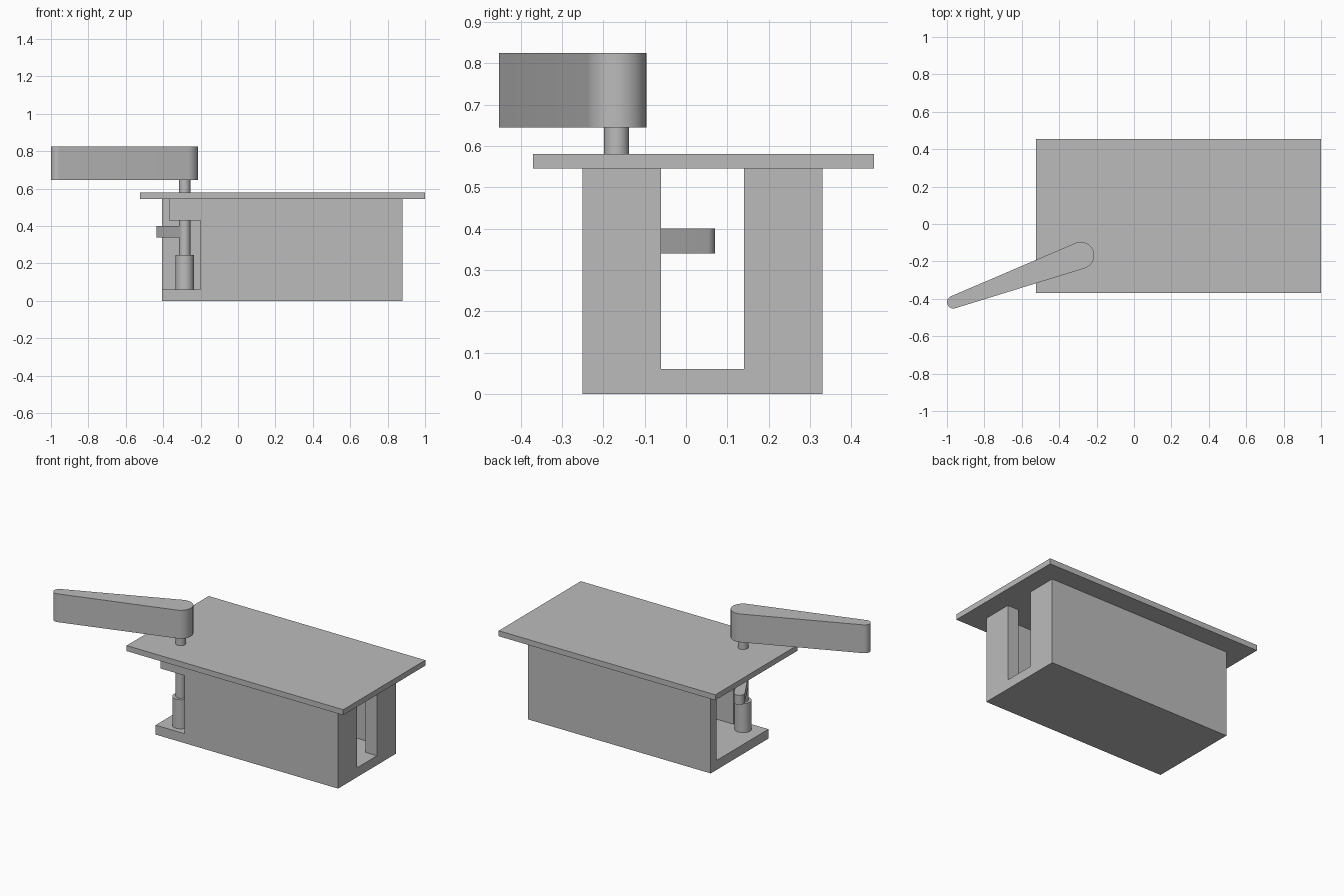
import bpy, bmesh, math
from mathutils import Vector

if "Cube" in bpy.data.objects:
    bpy.data.objects.remove(bpy.data.objects["Cube"], do_unlink=True)

# Single plain grey finish
grey = bpy.data.materials.new("plain_grey")
grey.use_nodes = True
colour = (0.5, 0.5, 0.5, 1)
grey.diffuse_color = colour
grey.node_tree.nodes["Principled BSDF"].inputs["Base Color"].default_value = colour


def prism(name, outline, z0, z1, smooth=False):
    """Extrude a plan outline from z0 to z1."""
    bm = bmesh.new()
    face = bm.faces.new([bm.verts.new((x, y, z0)) for x, y in outline])
    top = bmesh.ops.extrude_face_region(bm, geom=[face])["geom"]
    verts = [g for g in top if isinstance(g, bmesh.types.BMVert)]
    bmesh.ops.translate(bm, verts=verts, vec=(0, 0, z1 - z0))
    bmesh.ops.recalc_face_normals(bm, faces=bm.faces)
    mesh = bpy.data.meshes.new(name)
    bm.to_mesh(mesh)
    bm.free()
    mesh.materials.append(grey)
    obj = bpy.data.objects.new(name, mesh)
    bpy.context.collection.objects.link(obj)
    if smooth:
        bpy.ops.object.select_all(action="DESELECT")
        obj.select_set(True)
        bpy.context.view_layer.objects.active = obj
        bpy.ops.object.shade_smooth_by_angle(angle=math.radians(30))
    return obj


def box(name, x0, x1, y0, y1, z0, z1):
    return prism(name, [(x0, y0), (x1, y0), (x1, y1), (x0, y1)], z0, z1)


def arc(centre, radius, start, end, steps):
    return [(centre[0] + radius * math.cos(start + (end - start) * i / steps),
             centre[1] + radius * math.sin(start + (end - start) * i / steps))
            for i in range(steps + 1)]


def cylinder(name, centre, radius, z0, z1):
    return prism(name, arc(centre, radius, 0, math.tau, 48)[:-1], z0, z1, True)


def lever(name, a, ra, b, rb, z0, z1):
    """Tapered bar with rounded ends whose sides are tangent to both."""
    d = Vector(b) - Vector(a)
    heading = math.atan2(d.y, d.x)
    t = math.acos((ra - rb) / d.length)
    outline = arc(a, ra, heading + t, heading + math.tau - t, 24)
    outline += arc(b, rb, heading - t, heading + t, 24)
    return prism(name, outline, z0, z1, True)


def cut(target, cutter):
    mod = target.modifiers.new("cut", "BOOLEAN")
    mod.operation = "DIFFERENCE"
    mod.solver = "EXACT"
    mod.object = cutter
    cutter.hide_render = True
    bpy.context.view_layer.objects.active = target
    bpy.ops.object.modifier_apply(modifier=mod.name)
    bpy.data.objects.remove(cutter, do_unlink=True)


FLOOR, LID, TOP = 0.06, 0.545, 0.58
PIVOT = (-0.285, -0.168)

# Housing: open at the left end, slotted at the other, front corner cut away
housing = box("housing", -0.405, 0.88, -0.25, 0.33, 0, LID)
cut(housing, box("cavity_cutter", -0.6, 0.80, -0.19, 0.27, FLOOR, 0.7))
cut(housing, box("slot_cutter", 0.7, 1.0, -0.06, 0.14, FLOOR, 0.7))
cut(housing, box("corner_cutter", -0.6, -0.2, -0.4, -0.1, FLOOR, 0.7))

# Lid plate and shaft guide block below it
box("lid_plate", -0.525, 1.0, -0.37, 0.455, LID, TOP)
box("guide_block", -0.37, -0.2, -0.25, -0.09, 0.43, LID)

# Shaft in its socket
cylinder("shaft_socket", PIVOT, 0.049, FLOOR, 0.245)
cylinder("shaft", PIVOT, 0.03, 0.2, 0.66)

# Inner latch arm and outer handle
lever("latch_arm", PIVOT, 0.03, (-0.403, 0.038), 0.032, 0.34, 0.40)
lever("handle", PIVOT, 0.072, (-0.966, -0.418), 0.034, 0.645, 0.825)
